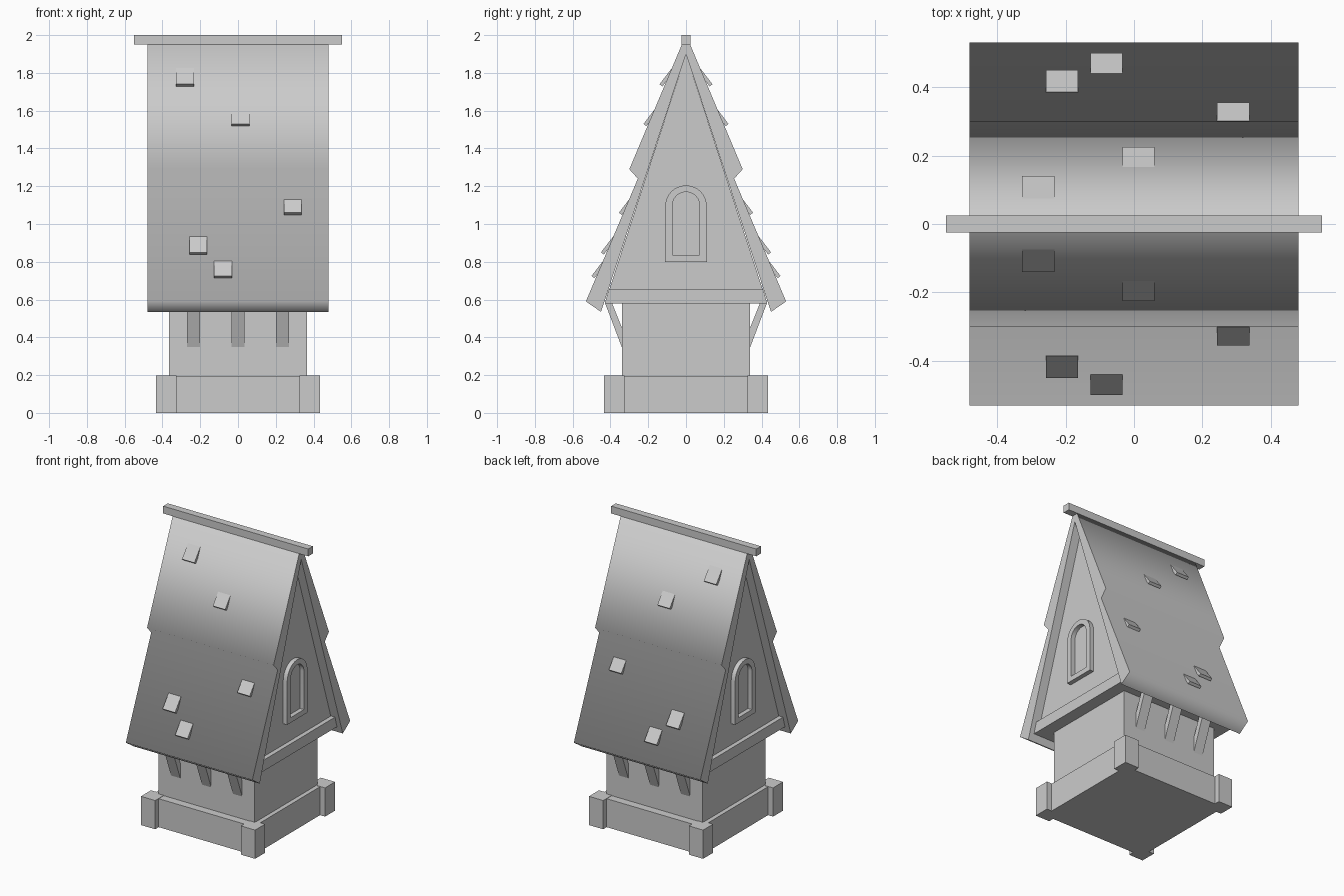
import bpy, bmesh, math
from mathutils import Vector

if "Cube" in bpy.data.objects:
    bpy.data.objects.remove(bpy.data.objects["Cube"])


def finish(name, bm, smooth=None):
    bmesh.ops.recalc_face_normals(bm, faces=bm.faces[:])
    me = bpy.data.meshes.new(name)
    bm.to_mesh(me)
    bm.free()
    ob = bpy.data.objects.new(name, me)
    bpy.context.collection.objects.link(ob)
    if smooth:
        bpy.ops.object.select_all(action='DESELECT')
        ob.select_set(True)
        bpy.context.view_layer.objects.active = ob
        bpy.ops.object.shade_smooth_by_angle(angle=math.radians(smooth))
    return ob


def prism(name, profile, x0, x1, smooth=None):
    """Extrude a (y, z) outline along x."""
    bm = bmesh.new()
    face = bm.faces.new([bm.verts.new((x0, y, z)) for y, z in profile])
    out = bmesh.ops.extrude_face_region(bm, geom=[face])
    verts = [g for g in out['geom'] if isinstance(g, bmesh.types.BMVert)]
    bmesh.ops.translate(bm, verts=verts, vec=Vector((x1 - x0, 0, 0)))
    return finish(name, bm, smooth)


def box(name, x0, x1, y0, y1, z0, z1):
    return prism(name, [(y0, z0), (y1, z0), (y1, z1), (y0, z1)], x0, x1)


def flip(profile, s):
    return [(s * y, z) for y, z in profile]


# Stone base with corner posts, and the body above it
box("plinth", -.395, .395, -.395, .395, 0, .195)
for sx in (-1, 1):
    for sy in (-1, 1):
        xs, ys = sorted((sx * .325, sx * .433)), sorted((sy * .325, sy * .433))
        box("corner_post", *xs, *ys, 0, .197)
box("body", -.365, .365, -.34, .34, .19, .6)

# Upper storey: gable block, closed below
prism("gable", [(-.43, .58), (.43, .58), (0, 1.9)], -.42, .42)

# Two-tier steep roof
half = [(.02, 1.955), (.30, 1.29), (.255, 1.24), (.53, .59), (.45, .535)]
roof = half + [(0, 1.9)] + flip(half[::-1], -1)
prism("roof", roof, -.48, .48, smooth=80)
box("ridge_cap", -.55, .55, -.025, .025, 1.95, 2)


# Arched window frame on each gable
def arch(r, base, spring, n=12):
    return ([(-r, base)] +
            [(-r * math.cos(math.pi * i / n), spring + r * math.sin(math.pi * i / n))
             for i in range(n + 1)] + [(r, base)])


def window_frame(side):
    bm = bmesh.new()
    rings = []
    for x in (side * .41, side * .45):
        for prof in (arch(.11, .80, 1.095), arch(.072, .835, 1.098)):
            rings.append([bm.verts.new((x, y, z)) for y, z in prof])
    n = len(rings[0])
    for a, b in ((0, 1), (1, 3), (3, 2), (2, 0)):
        for i in range(n):
            j = (i + 1) % n
            bm.faces.new((rings[a][i], rings[a][j], rings[b][j], rings[b][i]))
    finish("window_frame", bm, smooth=30)


for s in (-1, 1):
    # Window and beam at the foot of each gable
    window_frame(s)
    xs = sorted((s * .40, s * .45))
    prism("gable_beam", [(-.43, .58), (.43, .58), (.408, .655), (-.408, .655)], *xs)

    # Slanted brackets under the eaves
    bracket = flip([(.43, .585), (.393, .585), (.335, .44), (.335, .335)], s)
    for x in (-.235, 0, .235):
        prism("eave_bracket", bracket, x - .035, x + .035)

    # Loose raised shingles: x, then lower outer corner (y, z)
    for x, y, z in ((-.28, .14, 1.74), (.013, .225, 1.53), (.29, .355, 1.06),
                    (-.21, .45, .85), (-.08, .50, .725)):
        tile = [(y, z), (y - .065, z + .085), (y - .08, z + .073), (y - .015, z - .012)]
        prism("shingle", flip(tile, s), x - .047, x + .047)
